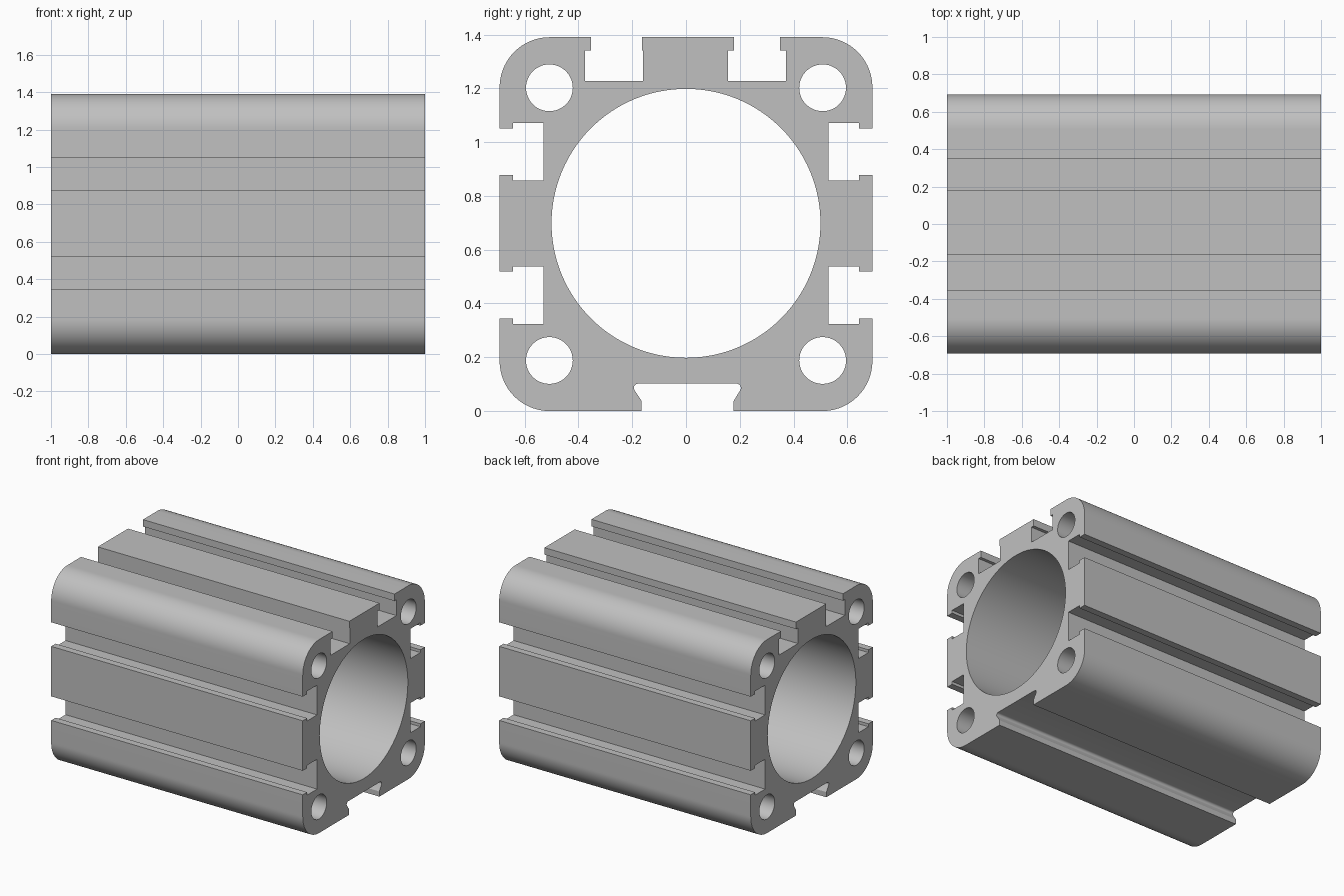
import bpy, bmesh, math
from mathutils import Matrix

cube = bpy.data.objects.get("Cube")
if cube:
    bpy.data.objects.remove(cube, do_unlink=True)

LENGTH, HALF, HEIGHT = 2.0, 0.693, 1.39
CORNER = 0.186
MID = HEIGHT / 2


def arc(cy, cz, radius, start, end, steps):
    """Points on an arc, angles in degrees."""
    angles = [math.radians(start + (end - start) * i / steps) for i in range(steps + 1)]
    return [(cy + radius * math.cos(a), cz + radius * math.sin(a)) for a in angles]


def circle(cy, cz, radius, steps):
    return arc(cy, cz, radius, 0, 360, steps)[:-1]


def lipped_slot(place, start, end, wide_start, wide_end, lip, depth):
    """Slot with a narrow mouth; place maps (along, inward) to the section."""
    path = [(start, 0), (start, lip), (wide_start, lip), (wide_start, depth),
            (wide_end, depth), (wide_end, lip), (end, lip), (end, 0)]
    return [place(u, d) for u, d in path]


def right(u, d):
    return (HALF - d, u)


def left(u, d):
    return (d - HALF, u)


def top(u, d):
    return (u, HEIGHT - d)


# Outline, walked anticlockwise from the lower left corner
near, far = HALF - CORNER, HEIGHT - CORNER
low_slot = (0.345, 0.518, 0.324, 0.538, 0.05, 0.163)
high_slot = (0.877, 1.05, 0.857, 1.071, 0.05, 0.163)


def backwards(slot):
    return (slot[1], slot[0], slot[3], slot[2], slot[4], slot[5])


outline = arc(-near, CORNER, CORNER, 180, 270, 24)
# Dovetail groove in the underside, with rounded inner corners
outline += [(-0.165, 0), (-0.165, 0.037)]
outline += arc(-0.178, 0.086, 0.016, 210, 90, 6)
outline += arc(0.188, 0.086, 0.016, 90, -30, 6)
outline += [(0.177, 0.037), (0.177, 0)]
outline += arc(near, CORNER, CORNER, 270, 360, 24)
outline += lipped_slot(right, *low_slot) + lipped_slot(right, *high_slot)
outline += arc(near, far, CORNER, 0, 90, 24)
outline += lipped_slot(top, 0.349, 0.179, 0.371, 0.156, 0.05, 0.163)
outline += lipped_slot(top, -0.164, -0.354, -0.159, -0.376, 0.05, 0.163)
outline += arc(-near, far, CORNER, 90, 180, 24)
outline += lipped_slot(left, *backwards(high_slot)) + lipped_slot(left, *backwards(low_slot))

# Central bore and four corner holes
loops = [outline, circle(0, MID + 0.003, 0.5, 128)]
for y in (-0.508, 0.508):
    for z in (MID - 0.507, MID + 0.507):
        loops.append(circle(y, z, 0.087, 48))

# Filled section extruded along the length
section = bpy.data.curves.new("housing_section", "CURVE")
section.dimensions = "2D"
section.fill_mode = "BOTH"
section.extrude = LENGTH / 2
for points in loops:
    spline = section.splines.new("POLY")
    spline.points.add(len(points) - 1)
    for point, (y, z) in zip(spline.points, points):
        point.co = (y, z, 0, 1)
    spline.use_cyclic_u = True
helper = bpy.data.objects.new("section_helper", section)
bpy.context.collection.objects.link(helper)
graph = bpy.context.evaluated_depsgraph_get()
mesh = bpy.data.meshes.new_from_object(helper.evaluated_get(graph))
bpy.data.objects.remove(helper, do_unlink=True)

# Weld the caps, then turn the section so it runs along x
bm = bmesh.new()
bm.from_mesh(mesh)
bmesh.ops.remove_doubles(bm, verts=bm.verts, dist=0.0002)
bm.transform(Matrix(((0, 0, 1, 0), (1, 0, 0, 0), (0, 1, 0, 0), (0, 0, 0, 1))))
bmesh.ops.recalc_face_normals(bm, faces=bm.faces)
bm.to_mesh(mesh)
bm.free()

grey = bpy.data.materials.new("aluminium_grey")
grey.use_nodes = True
colour = (0.53, 0.53, 0.53, 1)
grey.diffuse_color = colour
grey.node_tree.nodes["Principled BSDF"].inputs["Base Color"].default_value = colour
mesh.materials.clear()
mesh.materials.append(grey)

housing = bpy.data.objects.new("extruded_housing", mesh)
bpy.context.collection.objects.link(housing)
bpy.ops.object.select_all(action="DESELECT")
housing.select_set(True)
bpy.context.view_layer.objects.active = housing
bpy.ops.object.shade_smooth_by_angle(angle=math.radians(25))
